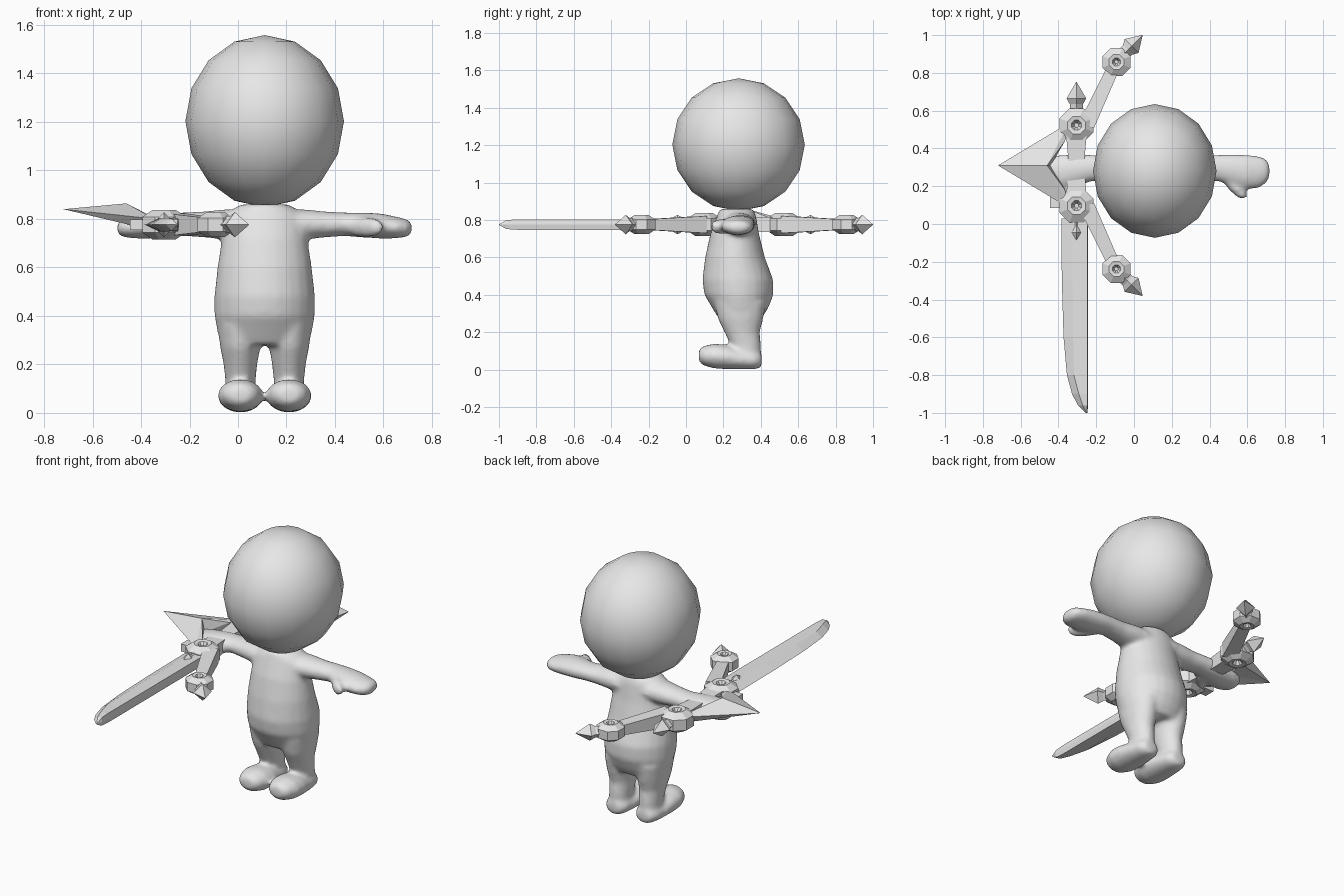
import bpy, bmesh, math
from mathutils import Vector, Matrix

if "Cube" in bpy.data.objects:
    bpy.data.objects.remove(bpy.data.objects["Cube"])

grey = bpy.data.materials.new("light_grey")
grey.diffuse_color = (0.8, 0.8, 0.8, 1)
grey.use_nodes = True
grey.node_tree.nodes["Principled BSDF"].inputs["Base Color"].default_value = grey.diffuse_color
BX = 0.11                      # body mirror line in x
WX, WY, WZ = -0.305, 0.31, 0.776   # bow centre


def finish(bm, name, smooth=False):
    bmesh.ops.recalc_face_normals(bm, faces=bm.faces)
    me = bpy.data.meshes.new(name)
    bm.to_mesh(me)
    bm.free()
    me.materials.append(grey)
    for p in me.polygons:
        p.use_smooth = smooth
    ob = bpy.data.objects.new(name, me)
    bpy.context.collection.objects.link(ob)
    return ob


def loft(bm, rings, n=16, turn=0.0):
    """Closed skin through elliptical rings given as (centre, u axis, v axis)."""
    loops = []
    for c, u, v in rings:
        c, u, v = Vector(c), Vector(u), Vector(v)
        loops.append([bm.verts.new(c + u * math.cos(a) + v * math.sin(a))
                      for a in (turn + math.tau * i / n for i in range(n))])
    for a, b in zip(loops, loops[1:]):
        for i in range(n):
            j = (i + 1) % n
            bm.faces.new((a[i], a[j], b[j], b[i]))
    bm.faces.new(loops[0])
    bm.faces.new(loops[-1])


# Head
bm = bmesh.new()
bmesh.ops.create_uvsphere(bm, u_segments=16, v_segments=8, radius=1)
bm.transform(Matrix.Translation((BX, 0.281, 1.203)) @ Matrix.Diagonal((0.327, 0.354, 0.355, 1)))
finish(bm, "head", True)

# Body: torso, legs, feet, arms and thumbs fused into one soft skin
bm = bmesh.new()
torso = [(.86, .27, .10, .09), (.82, .27, .16, .105), (.72, .26, .177, .132),
         (.60, .262, .195, .16), (.48, .277, .208, .19), (.40, .283, .207, .185),
         (.33, .29, .195, .15), (.28, .29, .17, .12)]
loft(bm, [((BX, y, z), (rx, 0, 0), (0, ry, 0)) for z, y, rx, ry in torso], 24)
leg = [(.36, .105, .29, .09, .14), (.27, .101, .292, .083, .122), (.20, .10, .30, .07, .095),
       (.13, .10, .32, .063, .082), (.05, .10, .32, .06, .08)]
foot = [(.068, .075, .04, .03), (.09, .075, .07, .052), (.15, .073, .094, .067),
        (.22, .068, .094, .066), (.30, .055, .082, .054), (.37, .052, .07, .051),
        (.405, .05, .045, .038)]
arm = [(.06, .275, .78, .10, .06), (.17, .285, .778, .085, .062), (.25, .29, .777, .073, .054),
       (.33, .297, .778, .07, .049), (.40, .288, .775, .083, .052), (.48, .275, .771, .093, .052),
       (.55, .275, .764, .086, .044), (.59, .28, .762, .066, .036), (.608, .28, .762, .035, .02)]
thumb = [(.39, .24, .042), (.435, .18, .042), (.46, .15, .034), (.468, .133, .018)]
for s in (1, -1):
    loft(bm, [((BX + s * d, y, z), (rx, 0, 0), (0, ry, 0)) for z, d, y, rx, ry in leg])
    loft(bm, [((BX + s * .1, y, z), (rx, 0, 0), (0, 0, rz)) for y, z, rx, rz in foot])
    loft(bm, [((BX + s * d, y, z), (0, ry, 0), (0, 0, rz)) for d, y, z, ry, rz in arm])
    loft(bm, [((BX + s * d, y, .765), (r, 0, 0), (0, 0, r)) for d, y, r in thumb], 12)
body = finish(bm, "body", True)
mod = body.modifiers.new("fuse", 'REMESH')
mod.mode = 'VOXEL'
mod.voxel_size = 0.012
mod.use_smooth_shade = True
mod = body.modifiers.new("soften", 'SMOOTH')
mod.factor = 0.5
mod.iterations = 10


# Bow pieces
def hub(name, x, y, r):
    """Eight-sided bevelled boss with a dimple above and below."""
    k = r / 0.095
    half = [(.012, .03), (.028, .056), (.05, .06), (.095, .032)]
    prof = half + [(a, -b) for a, b in reversed(half)]
    b = bmesh.new()
    loft(b, [((x, y, WZ + h * k), (a * k, 0, 0), (0, a * k, 0)) for a, h in prof],
         8, math.pi / 8)
    finish(b, name)


def spike(name, start, tip):
    """Neck, collar and four-sided point."""
    a, t = Vector((*start, WZ)), Vector((*tip, WZ))
    d = t - a
    side = Vector((-d.y, d.x, 0)).normalized()
    b = bmesh.new()
    loft(b, [(a + d * f, side * r, (0, 0, r)) for f, r in
             ((0, .035), (.25, .035), (.45, .052), (1, .001))], 4)
    finish(b, name)


def bar(name, p, q, w0, w1, h0, h1):
    """Rectangular tapered bar from p to q."""
    p, q = Vector((*p, WZ)), Vector((*q, WZ))
    side = Vector((p.y - q.y, q.x - p.x, 0)).normalized()
    k = math.sqrt(2)
    b = bmesh.new()
    loft(b, [(p, side * w0 * k, (0, 0, h0 * k)), (q, side * w1 * k, (0, 0, h1 * k))],
         4, math.pi / 4)
    finish(b, name)


for s, tag in ((1, "back"), (-1, "front")):
    hub("inner_hub_" + tag, WX, WY + s * .213, .097)
    hub("outer_hub_" + tag, -.093, WY + s * .548, .08)
    spike("inner_spike_" + tag, (WX, WY + s * .285), (WX, WY + s * .442))
    spike("outer_spike_" + tag, (-.06, WY + s * .585), (.045, WY + s * .69))
    bar("limb_" + tag, (-.25, WY + s * .215), (-.105, WY + s * .525), .042, .032, .046, .028)
    bar("grip_" + tag, (WX, WY), (WX, WY + s * .17), .04, .055, .035, .042)

# Arrow-shaped prow: ridged chevron whose wings join the inner hubs
bm = bmesh.new()
tip = bm.verts.new((-.72, WY, .84))
top = bm.verts.new((-.46, WY, .864))
low = bm.verts.new((-.44, WY, .785))
for s in (1, -1):
    outer = bm.verts.new((-.345, WY + s * .225, .80))
    inner = bm.verts.new((-.365, WY + s * .13, .815))
    under = bm.verts.new((-.36, WY + s * .17, .755))
    for f in ((tip, outer, top), (top, outer, inner), (top, inner, low),
              (low, inner, under), (inner, outer, under), (tip, low, under), (tip, under, outer)):
        bm.faces.new(f)
finish(bm, "prow")

# Small lug beside the front hub
bm = bmesh.new()
bmesh.ops.create_cube(bm, size=1)
bm.transform(Matrix.Translation((-.415, .118, WZ)) @ Matrix.Diagonal((.06, .065, .045, 1)))
finish(bm, "lug")

# Single-edged blade: sharp edge, ridge and thick spine along y
bm = bmesh.new()
stations = [(.03, -.385, -.325, .028), (-.3, -.382, -.325, .028), (-.6, -.373, -.322, .028),
            (-.8, -.355, -.318, .028), (-.9, -.328, -.292, .028), (-.96, -.297, -.272, .024),
            (-1.0, -.257, -.252, .002)]
rows = []
for y, edge, ridge, h in stations:
    back = -.243 if y > -.99 else -.247
    rows.append([bm.verts.new(p) for p in (
        (edge, y, WZ), (ridge, y, WZ + h), (back - .004, y, WZ + h),
        (back, y, WZ), (back - .004, y, WZ - h), (ridge, y, WZ - h))])
for a, b in zip(rows, rows[1:]):
    for i in range(6):
        j = (i + 1) % 6
        bm.faces.new((a[i], a[j], b[j], b[i]))
bm.faces.new(rows[0])
bm.faces.new(rows[-1])
finish(bm, "blade")
